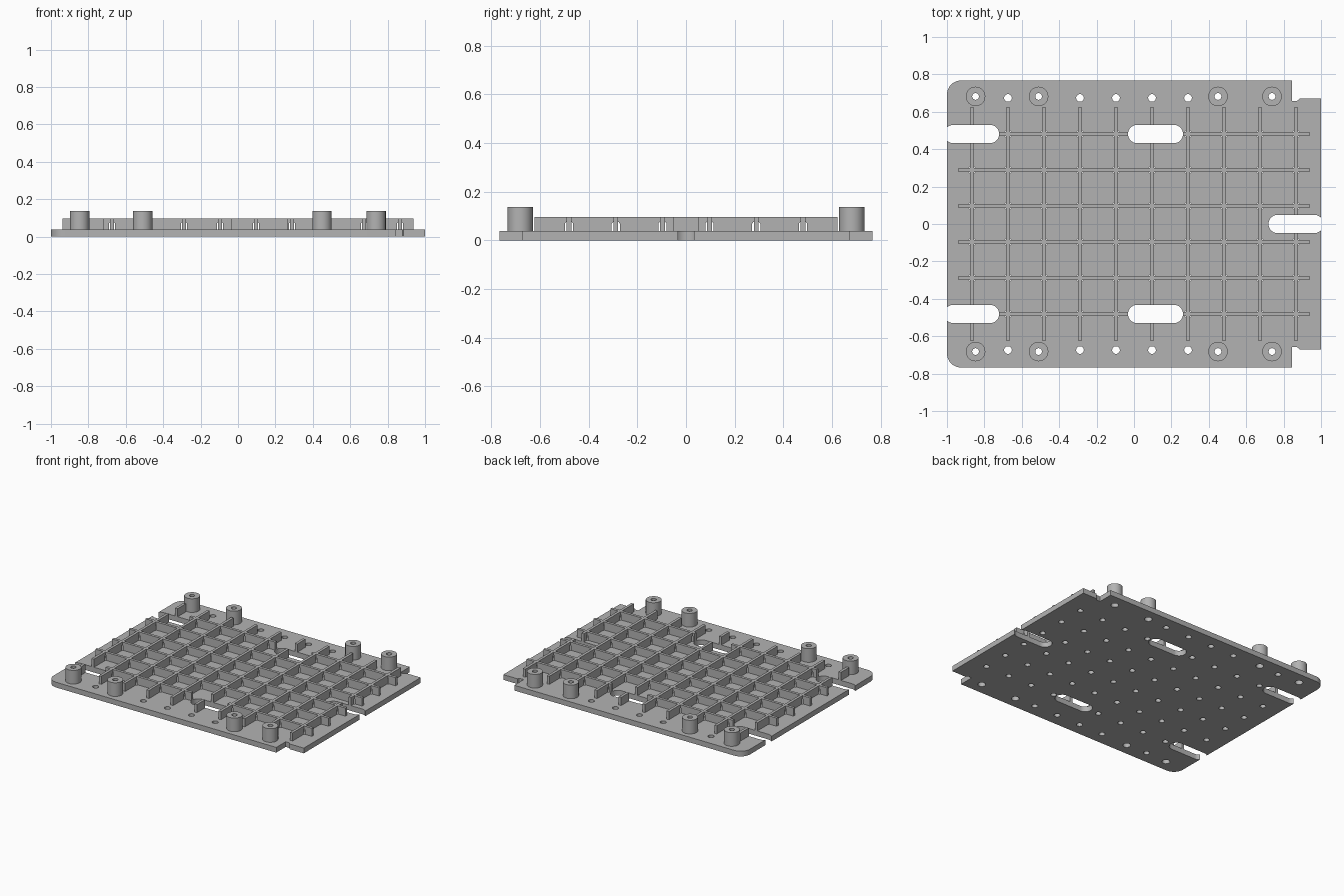
import bpy, bmesh, math
from math import sin, cos, pi

cube = bpy.data.objects.get("Cube")
if cube:
    bpy.data.objects.remove(cube, do_unlink=True)

PLATE, RIB, POST = 0.038, 0.097, 0.137   # top heights
PITCH = 0.1925                           # grid spacing
RIB_X = [(i - 4.5) * PITCH for i in range(10)]
RIB_Y = [(i - 2.5) * PITCH for i in range(6)]
POSTS = [(x, y) for x in (-0.847, -0.51, 0.449, 0.738) for y in (-0.682, 0.682)]

grey = bpy.data.materials.new("matte grey")
grey.use_nodes = True
colour = (0.45, 0.45, 0.45, 1)
grey.diffuse_color = colour
grey.node_tree.nodes["Principled BSDF"].inputs["Base Color"].default_value = colour


def finish(name, bm):
    bmesh.ops.recalc_face_normals(bm, faces=bm.faces)
    mesh = bpy.data.meshes.new(name)
    bm.to_mesh(mesh)
    bm.free()
    mesh.materials.append(grey)
    obj = bpy.data.objects.new(name, mesh)
    bpy.context.collection.objects.link(obj)
    return obj


def prism(bm, outline, z0, z1):
    """Extrude a flat outline between two heights."""
    low = [bm.verts.new((x, y, z0)) for x, y in outline]
    high = [bm.verts.new((x, y, z1)) for x, y in outline]
    bm.faces.new(low)
    bm.faces.new(high)
    n = len(low)
    for i in range(n):
        j = (i + 1) % n
        bm.faces.new((low[i], low[j], high[j], high[i]))


def box(bm, hx, hy, cx, cy, z0, z1):
    prism(bm, [(cx + sx * hx, cy + sy * hy) for sx, sy in
               ((-1, -1), (1, -1), (1, 1), (-1, 1))], z0, z1)


def lathe(bm, cx, cy, profile, n=28):
    """Closed turned solid from (radius, height) pairs."""
    rings = [[bm.verts.new((cx + r * cos(2 * pi * i / n), cy + r * sin(2 * pi * i / n), z))
              for i in range(n)] for r, z in profile]
    bm.faces.new(rings[0])
    bm.faces.new(rings[-1])
    for a, b in zip(rings, rings[1:]):
        for i in range(n):
            j = (i + 1) % n
            bm.faces.new((a[i], a[j], b[j], b[i]))


def combine(body, other, operation):
    mod = body.modifiers.new(operation, 'BOOLEAN')
    mod.operation = operation
    mod.solver = 'EXACT'
    mod.object = other
    bpy.context.view_layer.objects.active = body
    bpy.ops.object.modifier_apply(modifier=mod.name)
    bpy.data.objects.remove(other, do_unlink=True)


# Base plate: rounded left corners, stepped right corners with relief notches
W, D, R = 1.0, 0.767, 0.075
upper = [(W, 0.672), (0.885, 0.672), (0.88, 0.663), (0.868, 0.658),
         (0.845, 0.658), (0.845, D)]
upper += [(-W + R - R * sin(a), D - R + R * cos(a))
          for a in (pi / 2 * k / 10 for k in range(11))]
bm = bmesh.new()
prism(bm, upper + [(x, -y) for x, y in reversed(upper)], 0, PLATE)
plate = finish("base_plate", bm)

# Stiffening grid
bm = bmesh.new()
for y in RIB_Y:
    box(bm, 0.939, 0.01, 0, y, PLATE - 0.01, RIB)
long_ribs = finish("long_ribs", bm)
bm = bmesh.new()
for x in RIB_X:
    box(bm, 0.01, 0.623, x, 0, PLATE - 0.01, RIB)
combine(long_ribs, finish("cross_ribs", bm), 'UNION')

# Standoff posts
bm = bmesh.new()
for x, y in POSTS:
    lathe(bm, x, y, [(0.052, PLATE - 0.01), (0.052, POST)], 40)
posts = finish("posts", bm)
combine(plate, long_ribs, 'UNION')
combine(plate, posts, 'UNION')

# Drilled holes: blind pilots under the rib crossings, edge holes, post bores
bm = bmesh.new()
for x in RIB_X:
    for y in RIB_Y:
        lathe(bm, x, y, [(0.0195, -0.1), (0.0195, 0.07), (0.001, 0.094)])
for i in (1, 3, 4, 5, 6):
    for y in (-0.674, 0.674):
        lathe(bm, RIB_X[i], y, [(0.0205, -0.1), (0.0205, 0.2)])
for x, y in POSTS:
    lathe(bm, x, y, [(0.026, -0.1), (0.026, 0.06), (0.018, 0.061), (0.018, 0.2)])
combine(plate, finish("drill_cutter", bm), 'DIFFERENCE')

# Long rounded slots through plate and ribs
bm = bmesh.new()
r, half = 0.049, 0.098
for cx, cy in ((-0.868, 0.481), (-0.868, -0.481), (0.115, 0.481), (0.115, -0.481), (0.866, 0)):
    arc = [(half + r * cos(a), r * sin(a))
           for a in (-pi / 2 + pi * k / 16 for k in range(17))]
    prism(bm, [(cx + s * x, cy + s * y) for s in (1, -1) for x, y in arc], -0.1, 0.2)
combine(plate, finish("slot_cutter", bm), 'DIFFERENCE')

# Smooth curved walls, keep crisp edges
plate.name = "mounting_plate"
bpy.ops.object.select_all(action='DESELECT')
plate.select_set(True)
bpy.context.view_layer.objects.active = plate
bpy.ops.object.shade_smooth_by_angle(angle=math.radians(30))
